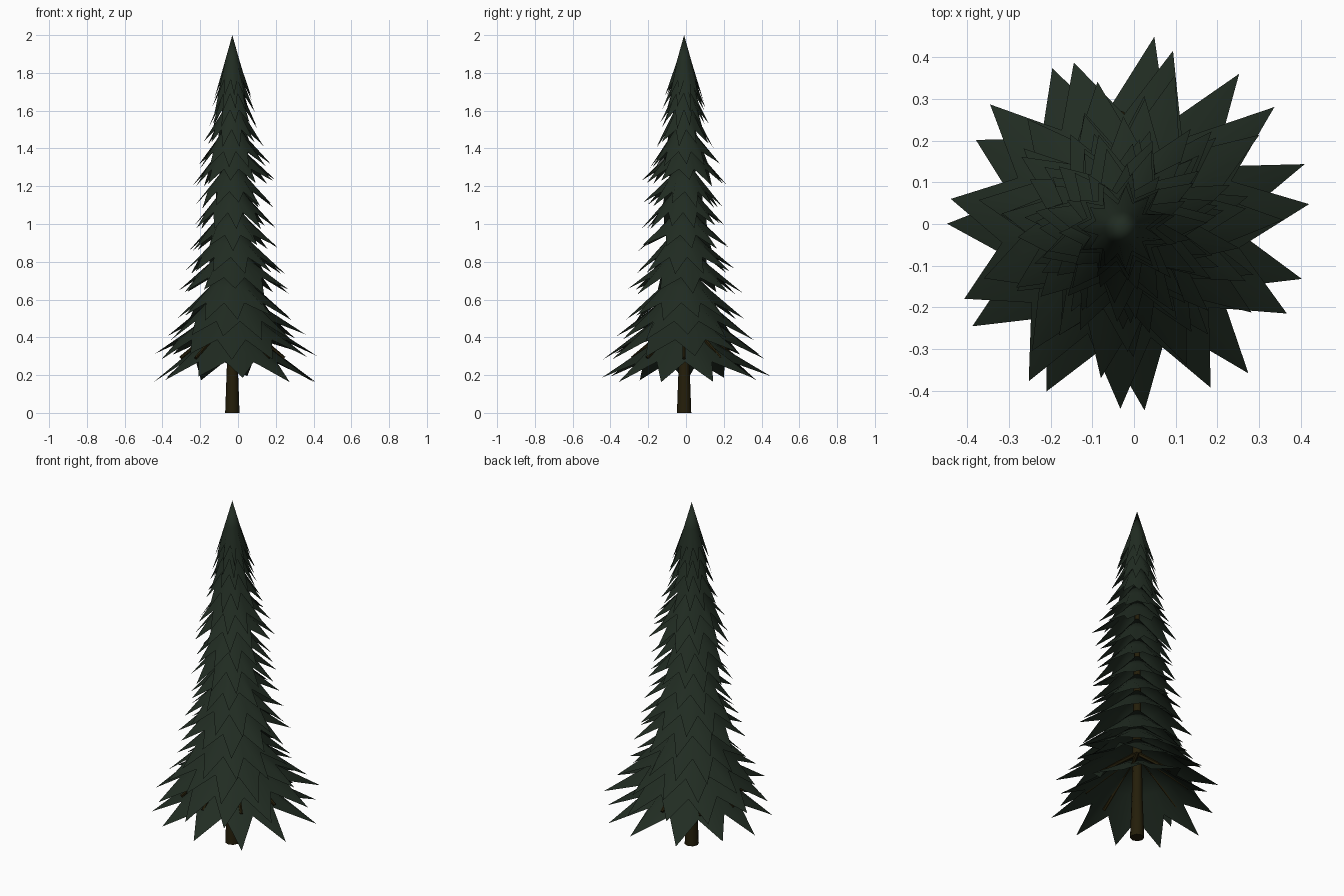
import bpy, bmesh, math, random
from mathutils import Vector

random.seed(7)
cube = bpy.data.objects.get("Cube")
if cube:
    bpy.data.objects.remove(cube, do_unlink=True)

AXIS = Vector((-0.03, -0.01, 0))
SPIKES = 11
STEP = math.tau / SPIKES


def material(name, rgb):
    m = bpy.data.materials.new(name)
    m.use_nodes = True
    m.diffuse_color = (*rgb, 1)
    bsdf = m.node_tree.nodes["Principled BSDF"]
    bsdf.inputs["Base Color"].default_value = (*rgb, 1)
    bsdf.inputs["Roughness"].default_value = 0.9
    return m


GREEN = material("dark_needle_green", (0.015, 0.025, 0.016))
BROWN = material("dark_bark_brown", (0.018, 0.013, 0.003))


def finish(bm, name, mat):
    bmesh.ops.recalc_face_normals(bm, faces=bm.faces)
    mesh = bpy.data.meshes.new(name)
    bm.to_mesh(mesh)
    bm.free()
    mesh.materials.append(mat)
    for p in mesh.polygons:
        p.use_smooth = True
    ob = bpy.data.objects.new(name, mesh)
    bpy.context.collection.objects.link(ob)
    return ob


def polar(r, a, z):
    return AXIS + Vector((r * math.cos(a), r * math.sin(a), z))


def bough_tier(name, tip_z, tip_r, height, turn):
    """Open skirt: steep cone above, flaring into pointed spikes."""
    bm = bmesh.new()
    apex = bm.verts.new(polar(0, 0, tip_z + height))
    shoulder, rim = [], []
    for i in range(SPIKES * 2):
        a = turn + STEP * i / 2
        shoulder.append(bm.verts.new(polar(tip_r * 0.4, a, tip_z + height * 0.57)))
        if i % 2:
            r = tip_r * random.uniform(0.58, 0.66)
            rim.append(bm.verts.new(polar(r, a, tip_z + height * 0.28)))
        else:
            # Spikes grow a little longer on the left side
            r = tip_r * random.uniform(0.95, 1.04) * (1 + 0.06 * math.cos(a))
            a += random.uniform(-0.05, 0.05)
            rim.append(bm.verts.new(polar(r, a, tip_z + random.uniform(-0.02, 0.02))))
    n = len(rim)
    for i in range(n):
        j = (i + 1) % n
        bm.faces.new((apex, shoulder[i], shoulder[j]))
        bm.faces.new((shoulder[i], rim[i], rim[j], shoulder[j]))
    finish(bm, name, GREEN)


def tapered_stick(name, start, end, r1, r2, sides=8):
    bm = bmesh.new()
    bmesh.ops.create_cone(bm, cap_ends=True, segments=sides, radius1=r1,
                          radius2=r2, depth=(end - start).length)
    rot = (end - start).to_track_quat("Z", "Y").to_matrix()
    for v in bm.verts:
        v.co = rot @ v.co + (start + end) / 2
    ob = finish(bm, name, BROWN)
    bpy.context.view_layer.objects.active = ob
    ob.select_set(True)
    bpy.ops.object.shade_smooth_by_angle(angle=math.radians(50))
    ob.select_set(False)


# Trunk with a slight flare at the foot
tapered_stick("trunk_foot", polar(0, 0, 0), polar(0, 0, 0.25), 0.038, 0.029)
tapered_stick("trunk", polar(0, 0, 0.25), polar(0, 0, 1.85), 0.029, 0.006)

# Tiers of boughs: height and radius of the spike tips, height of the skirt
TIERS = [(0.18, 0.445, 0.32), (0.30, 0.44, 0.31), (0.40, 0.37, 0.30),
         (0.50, 0.31, 0.29), (0.64, 0.30, 0.27), (0.75, 0.27, 0.26),
         (0.87, 0.24, 0.25), (0.99, 0.225, 0.25), (1.10, 0.21, 0.25),
         (1.22, 0.225, 0.25), (1.31, 0.19, 0.26), (1.42, 0.155, 0.28),
         (1.52, 0.13, 0.30), (1.60, 0.115, 0.32), (1.67, 0.10, 0.33)]
for k, (z, r, h) in enumerate(TIERS):
    turn = (-1.41, 0.12)[k] if k < 2 else random.uniform(0, STEP)
    bough_tier(f"bough_tier_{k + 1}", z, r, h, turn)

# Bare branches peeking out between the lowest boughs
for k in range(8):
    a = math.tau * k / 8
    tapered_stick(f"branch_{k + 1}", polar(0.02, a, 0.50), polar(0.275, a, 0.29),
                  0.013, 0.009, 6)
